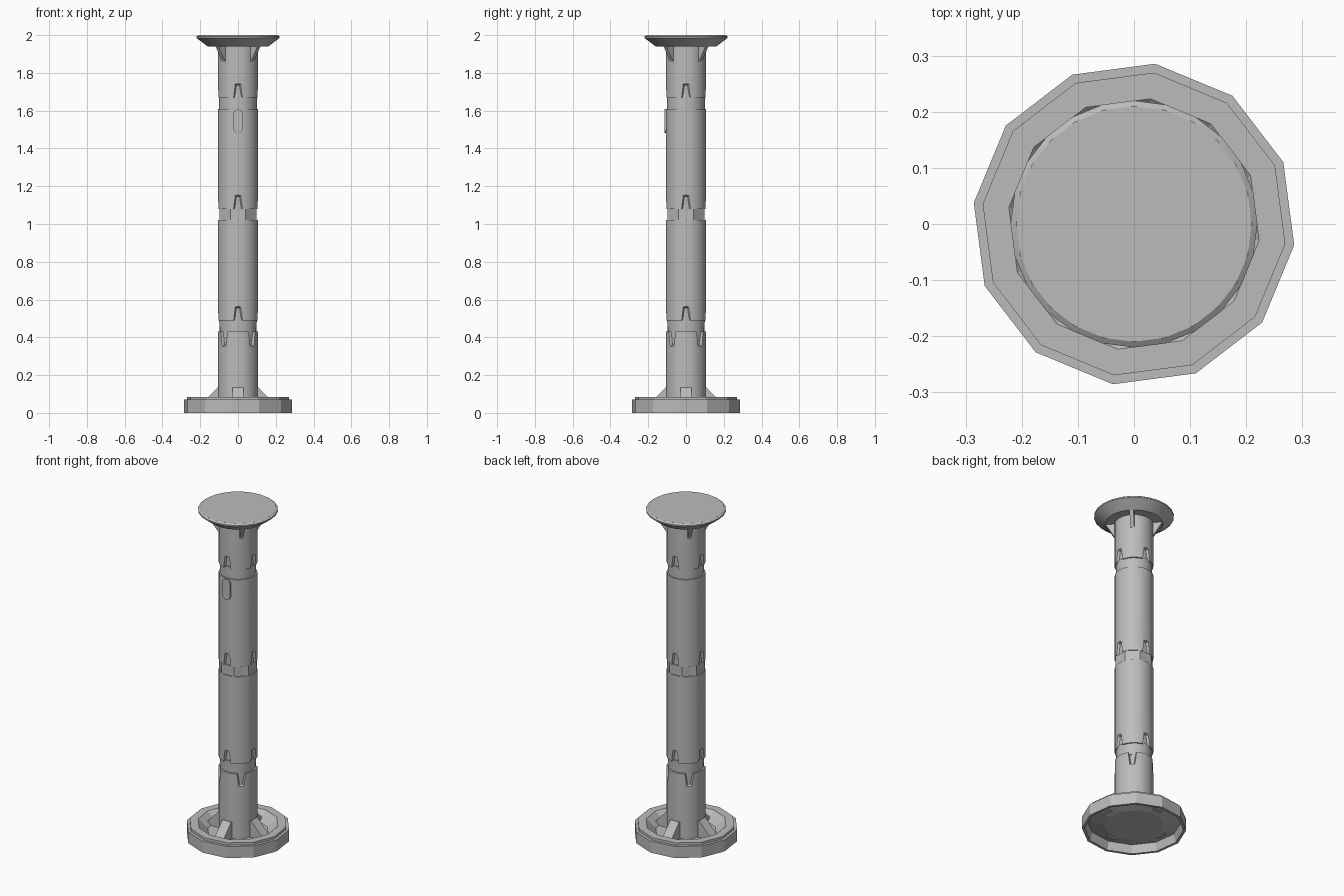
import bpy
import bmesh
import math
from mathutils import Matrix, Vector

if "Cube" in bpy.data.objects:
    bpy.data.objects.remove(bpy.data.objects["Cube"], do_unlink=True)

GREY = (0.5, 0.5, 0.5, 1)
metal = bpy.data.materials.new("grey metal")
metal.use_nodes = True
metal.diffuse_color = GREY
metal.node_tree.nodes["Principled BSDF"].inputs["Base Color"].default_value = GREY


def finish(name, bm, smooth=False, fix_normals=True):
    if fix_normals:
        bmesh.ops.recalc_face_normals(bm, faces=bm.faces)
    mesh = bpy.data.meshes.new(name)
    bm.to_mesh(mesh)
    bm.free()
    mesh.materials.append(metal)
    obj = bpy.data.objects.new(name, mesh)
    bpy.context.scene.collection.objects.link(obj)
    if smooth:
        bpy.ops.object.select_all(action="DESELECT")
        obj.select_set(True)
        bpy.context.view_layer.objects.active = obj
        bpy.ops.object.shade_smooth_by_angle(angle=math.radians(32))
    return obj


def lathe(name, profile, sides, turn=0.0, smooth=False):
    """Revolve (radius, height) points; the ends are capped where the radius is not zero."""
    bm = bmesh.new()
    rings = []
    for r, z in profile:
        angles = [math.radians(turn) + math.tau * i / sides for i in range(sides)]
        rings.append([bm.verts.new((r * math.cos(a), r * math.sin(a), z)) for a in angles])
    for low, high in zip(rings, rings[1:]):
        for i in range(sides):
            j = (i + 1) % sides
            bm.faces.new((low[i], low[j], high[j], high[i]))
    bm.faces.new(rings[0][::-1])
    bm.faces.new(rings[-1])
    return finish(name, bm, smooth)


def add_prism(bm, near, far, turn):
    """Join two matching outlines into a solid and turn it about the column axis."""
    spin = Matrix.Rotation(math.radians(turn), 3, "Z")
    a = [bm.verts.new(spin @ Vector(p)) for p in near]
    b = [bm.verts.new(spin @ Vector(p)) for p in far]
    bm.faces.new(a)
    bm.faces.new(b[::-1])
    for i in range(len(a)):
        j = (i + 1) % len(a)
        bm.faces.new((a[i], b[i], b[j], a[j]))


def fins(name, outline, width, start):
    """Four flat webs drawn as (radius, height) outlines."""
    bm = bmesh.new()
    for k in range(4):
        sides = [[(r, s * width / 2, z) for r, z in outline] for s in (-1, 1)]
        add_prism(bm, *sides, start + 90 * k)
    return finish(name, bm)


def notch_outline(r, open_z, end_z, grow):
    wide, narrow = 0.019 + grow, 0.008 + grow
    tip = end_z + math.copysign(grow, end_z - open_z)
    mouth = open_z - math.copysign(0.01, end_z - open_z)
    return [(r, -wide, mouth), (r, wide, mouth), (r, narrow, tip), (r, -narrow, tip)]


def cut_notches(obj, notches):
    """Cut four flared notches for each (open height, end height, first angle)."""
    bm = bmesh.new()
    for open_z, end_z, start in notches:
        for k in range(4):
            add_prism(bm, notch_outline(0.093, open_z, end_z, 0.0),
                      notch_outline(0.113, open_z, end_z, 0.011), start + 90 * k)
    cutter = finish(obj.name + "_cutter", bm)
    cutter.hide_render = True
    cutter.hide_viewport = False
    mod = obj.modifiers.new("notches", "BOOLEAN")
    mod.object = cutter
    mod.solver = "EXACT"
    bpy.context.view_layer.objects.active = obj
    bpy.ops.object.modifier_apply(modifier=mod.name)
    bpy.data.objects.remove(cutter, do_unlink=True)


# Twelve-sided base with a hollow underside and a sunken floor
lathe("base", [(0.165, 0.025), (0.26, 0.05), (0.272, 0.0), (0.288, 0.0), (0.288, 0.07),
               (0.272, 0.07), (0.272, 0.085), (0.225, 0.085), (0.17, 0.035)], 12, -7.5)
fins("base_brace", [(0.09, 0.03), (0.205, 0.03), (0.205, 0.035), (0.108, 0.135), (0.09, 0.135)],
     0.06, 0)

# Column sections with notches opening onto the grooves
R = 0.107
sections = [
    ("lower_column", 0.03, 0.43, [(0.43, 0.36, 45)]),
    ("lower_middle_column", 0.49, 1.02, [(0.49, 0.555, 0)]),
    ("upper_middle_column", 1.08, 1.61, [(1.08, 1.145, 0)]),
    ("upper_column", 1.67, 1.95, [(1.67, 1.735, 0)]),
]
for name, bottom, top, notches in sections:
    section = lathe(name, [(R, bottom), (R, top)], 24, 0, True)
    cut_notches(section, notches)

# Recessed collars between the sections
lathe("lower_collar", [(0.097, 0.42), (0.1, 0.5)], 24, 0, True)
lathe("middle_collar", [(0.107, 1.02), (0.107, 1.08)], 8, 22.5)
lathe("upper_collar", [(0.1, 1.6), (0.1, 1.68)], 24, 0, True)

# Rounded plate on the front
bm = bmesh.new()
outline = []
for i in range(16):
    a = math.tau * (i + 0.5) / 16
    outline.append((0.025 * math.cos(a), 0.025 * math.sin(a) + math.copysign(0.038, math.sin(a)) + 1.545))
add_prism(bm, [(x, -0.114, z) for x, z in outline], [(x, -0.1, z) for x, z in outline], 0)
finish("front_plate", bm)

# Flared cap and its webs
lathe("cap", [(0.16, 1.94), (0.22, 1.985), (0.22, 1.993), (0.21, 2.0)], 24, 0, True)
fins("cap_web", [(0.09, 1.86), (0.108, 1.86), (0.16, 1.945), (0.09, 1.945)], 0.022, 45)
